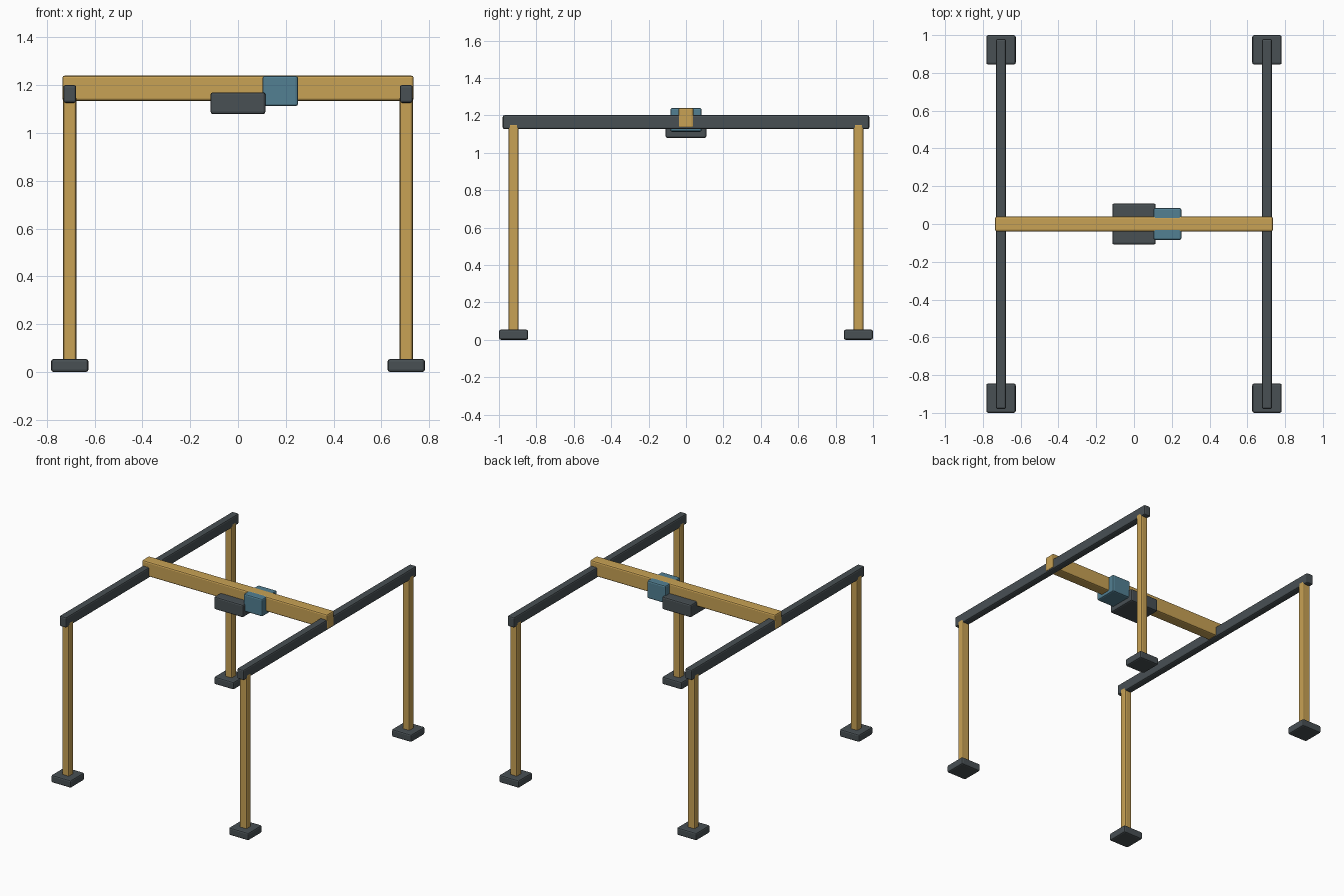
import bpy
import bmesh

if "Cube" in bpy.data.objects:
    bpy.data.objects.remove(bpy.data.objects["Cube"])


def material(name, rgb):
    m = bpy.data.materials.new(name)
    m.diffuse_color = (*rgb, 1)
    m.use_nodes = True
    m.node_tree.nodes["Principled BSDF"].inputs["Base Color"].default_value = m.diffuse_color
    return m


GOLD = material("ochre_paint", (0.58, 0.36, 0.09))
DARK = material("dark_steel", (0.065, 0.08, 0.088))
BLUE = material("steel_blue", (0.085, 0.215, 0.29))


def box(name, lo, hi, mat, bevel=0.01):
    """Chamfered box spanning the corners lo and hi."""
    mesh = bpy.data.meshes.new(name)
    bm = bmesh.new()
    bmesh.ops.create_cube(bm, size=1)
    for v in bm.verts:
        v.co = [(a + b) / 2 + c * (b - a) for a, b, c in zip(lo, hi, v.co)]
    bm.to_mesh(mesh)
    bm.free()
    mesh.materials.append(mat)
    ob = bpy.data.objects.new(name, mesh)
    bpy.context.collection.objects.link(ob)
    mod = ob.modifiers.new("chamfer", 'BEVEL')
    mod.width = bevel
    mod.segments = 2
    return ob


RAIL_X, LEG_Y = 0.704, 0.922

for sx, side in ((-1, "left"), (1, "right")):
    x = sx * RAIL_X
    # Runway rail along the depth
    box(f"{side}_rail", (x - 0.027, -0.98, 1.126), (x + 0.027, 0.98, 1.201), DARK)
    for sy, end in ((-1, "front"), (1, "back")):
        y = sy * LEG_Y
        # Post and its foot pad
        box(f"{side}_{end}_leg", (x - 0.0275, y - 0.0275, 0.03),
            (x + 0.0275, y + 0.0275, 1.156), GOLD)
        box(f"{side}_{end}_foot", (x - 0.078, y - 0.078, 0),
            (x + 0.078, y + 0.078, 0.054), DARK)

# Bridge beam across the rails
box("bridge_beam", (-0.735, -0.04, 1.134), (0.735, 0.04, 1.24), GOLD)
# Trolley hung under the beam
box("trolley", (-0.115, -0.109, 1.079), (0.115, 0.109, 1.17), DARK)
# Hoist motor housing beside the trolley
box("hoist_motor", (0.102, -0.084, 1.112), (0.251, 0.084, 1.239), BLUE)
